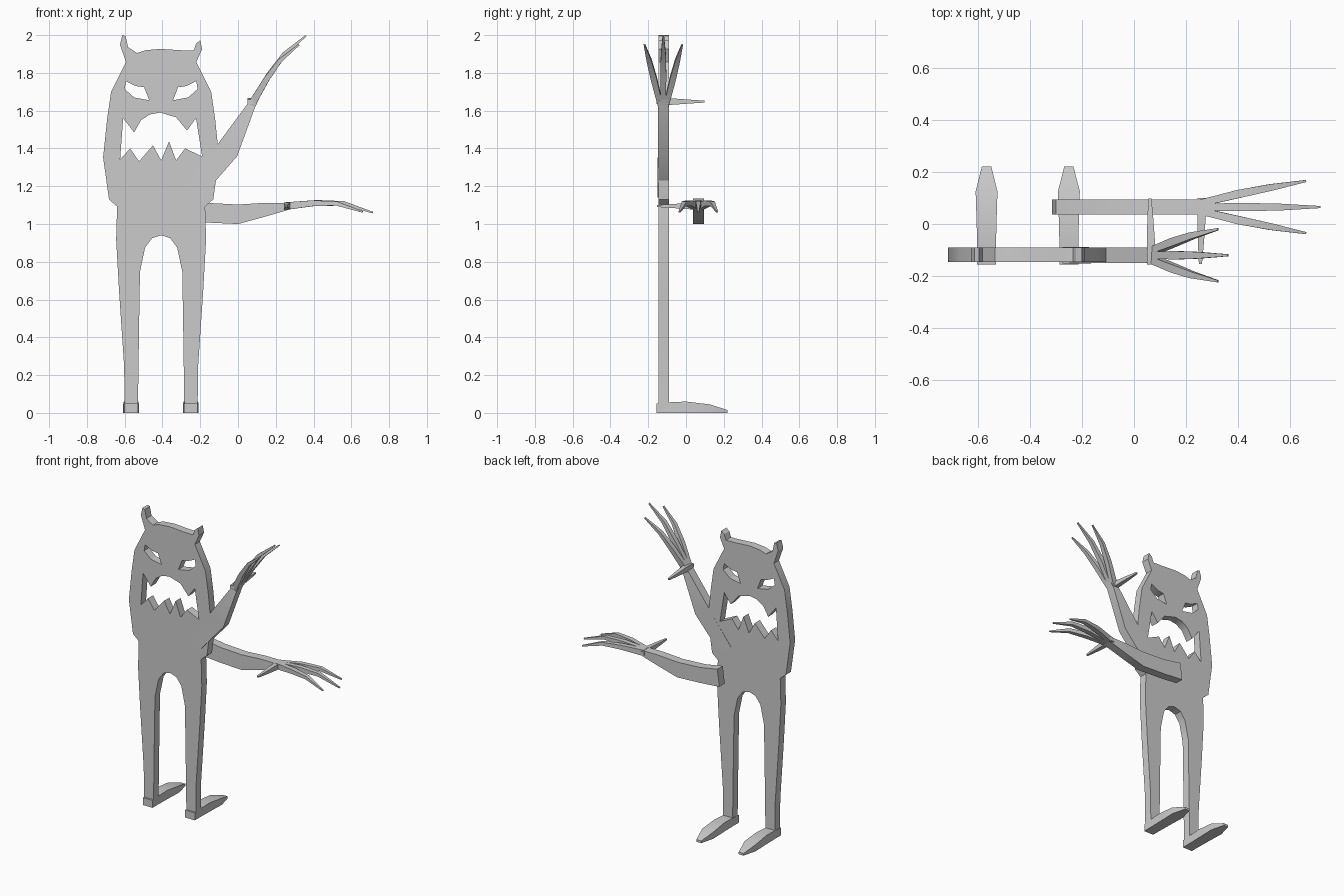
import bpy, bmesh, math
from mathutils import Vector as V

if "Cube" in bpy.data.objects:
    bpy.data.objects.remove(bpy.data.objects["Cube"])

grey = bpy.data.materials.new("grey")
grey.diffuse_color = (0.6, 0.6, 0.6, 1)
grey.use_nodes = True
grey.node_tree.nodes["Principled BSDF"].inputs["Base Color"].default_value = grey.diffuse_color
CX, BODY_Y = -0.407, -0.118          # body centre line and slab centre


def finish(ob):
    ob.data.materials.append(grey)
    bpy.ops.object.select_all(action='DESELECT')
    ob.select_set(True)
    bpy.context.view_layer.objects.active = ob
    if ob.type == 'CURVE':
        bpy.ops.object.convert(target='MESH')
    bpy.ops.object.shade_smooth_by_angle(angle=math.radians(30))


def mirror(pts):
    return [(2 * CX - x, z) for x, z in reversed(pts)]


def loft(name, rings):
    """Closed skin through four-sided rings of (centre, u, v)."""
    bm = bmesh.new()
    loops = []
    for c, u, v in rings:
        c, u, v = V(c), V(u), V(v)
        loops.append([bm.verts.new(p) for p in (c + u + v, c - u + v, c - u - v, c + u - v)])
    for a, b in zip(loops, loops[1:]):
        for i in range(4):
            j = (i + 1) % 4
            bm.faces.new((a[i], a[j], b[j], b[i]))
    bm.faces.new(loops[0])
    bm.faces.new(loops[-1])
    bmesh.ops.recalc_face_normals(bm, faces=bm.faces)
    me = bpy.data.meshes.new(name)
    bm.to_mesh(me)
    bm.free()
    ob = bpy.data.objects.new(name, me)
    bpy.context.collection.objects.link(ob)
    finish(ob)


# Body: flat cut-out with eye and mouth holes
side = [(-0.593, 1.857), (-0.672, 1.70), (-0.693, 1.555), (-0.714, 1.353), (-0.683, 1.13),
        (-0.64, 1.093), (-0.645, 0.918), (-0.63, 0.65), (-0.603, 0.25), (-0.6, 0.02),
        (-0.53, 0.02), (-0.524, 0.44), (-0.519, 0.748), (-0.492, 0.875), (-0.455, 0.925),
        (-0.413, 0.939)]
head = [(-0.19, 1.926), (-0.2, 1.973), (-0.222, 1.955), (-0.235, 1.918), (-0.307, 1.92),
        (-0.41, 1.927), (-0.49, 1.92), (-0.534, 1.905), (-0.582, 1.936), (-0.595, 1.995),
        (-0.612, 2.0), (-0.625, 1.95)]
eye = [(-0.593, 1.756), (-0.54, 1.73), (-0.497, 1.724), (-0.47, 1.655), (-0.55, 1.67), (-0.6, 1.714)]
mouth = [(-0.608, 1.56), (-0.55, 1.485), (-0.513, 1.55), (-0.466, 1.58), (-0.413, 1.59),
         (-0.328, 1.565), (-0.27, 1.495), (-0.222, 1.56), (-0.19, 1.358), (-0.28, 1.40),
         (-0.328, 1.337), (-0.365, 1.437), (-0.407, 1.337), (-0.45, 1.416), (-0.524, 1.332),
         (-0.571, 1.40), (-0.624, 1.342)]
cu = bpy.data.curves.new("body", 'CURVE')
cu.dimensions = '2D'
cu.fill_mode = 'BOTH'
cu.extrude = 0.027
for pts in (side + mirror(side) + head, eye, mirror(eye), mouth):
    s = cu.splines.new('POLY')
    s.points.add(len(pts) - 1)
    for p, (x, z) in zip(s.points, pts):
        p.co = (x, z, 0, 1)
    s.use_cyclic_u = True
body = bpy.data.objects.new("body", cu)
bpy.context.collection.objects.link(body)
body.rotation_euler = (math.pi / 2, 0, 0)
body.location = (0, BODY_Y, 0)
finish(body)

# Feet: heel, instep, ball, toe as (y, half width, height)
for name, x in (("left_foot", -0.566), ("right_foot", -0.25)):
    loft(name, [((x, y, h / 2), (w, 0, 0), (0, 0, h / 2)) for y, w, h in
                ((-0.155, 0.036, 0.05), (-0.09, 0.036, 0.056), (0, 0.038, 0.06),
                 (0.125, 0.042, 0.045), (0.22, 0.018, 0.015))])


def arm(name, y, edges, spine, reach, thumb):
    # Sleeve from pairs of upper and lower edge points
    rings = []
    for (ax, az), (bx, bz), d in edges:
        a, b = V((ax, y, az)), V((bx, y, bz))
        rings.append(((a + b) / 2, (a - b) / 2, (0, d, 0)))
    loft(name, rings)
    # Three spreading fingers
    base = V((spine[0][0], 0, spine[0][1]))
    for i, spread in enumerate((-0.1, 0, 0.1)):
        scale = reach if spread else 1
        path = []
        for k, (px, pz) in enumerate(spine):
            p = base + (V((px, 0, pz)) - base) * scale
            p.y = y + spread * (0.15, 0.5, 0.75, 1)[k]
            path.append(p)
        rings = []
        for k, p in enumerate(path):
            t = path[min(k + 1, 3)] - path[max(k - 1, 0)]
            u = t.cross(V((0, 1, 0))).normalized()
            v = t.cross(u).normalized()
            rings.append((p, u * (0.02, 0.015, 0.011, 0.004)[k], v * (0.013, 0.016, 0.013, 0.004)[k]))
        loft(f"{name}_finger_{i + 1}", rings)
    # Thumb pointing sideways across the wrist
    (tx, tz), s = thumb, math.copysign(1, -y)
    loft(name + "_thumb", [((tx + dx, y + s * dy, tz), (w, 0, 0), (0, 0, h)) for dx, dy, w, h in
                           ((0, -0.035, 0.016, 0.012), (0, 0.03, 0.016, 0.018),
                            (-0.003, 0.13, 0.012, 0.011), (-0.005, 0.218, 0.006, 0.005))])


arm("raised_arm", -0.12,
    [((-0.275, 1.204), (-0.196, 1.14), 0.031), ((-0.116, 1.411), (-0.005, 1.358), 0.029),
     ((0.045, 1.629), (0.09, 1.617), 0.029), ((0.075, 1.67), (0.11, 1.66), 0.02)],
    [(0.07, 1.63), (0.165, 1.79), (0.245, 1.9), (0.36, 1.997)], 0.87, (0.066, 1.648))
arm("lowered_arm", 0.065,
    [((-0.3, 1.135), (-0.315, 1.02), 0.029), ((-0.17, 1.112), (-0.17, 1.008), 0.029),
     ((0.0, 1.103), (0.0, 1.0), 0.029), ((0.14, 1.112), (0.14, 1.038), 0.029),
     ((0.25, 1.112), (0.25, 1.07), 0.029), ((0.3, 1.115), (0.3, 1.085), 0.02)],
    [(0.255, 1.095), (0.42, 1.112), (0.56, 1.11), (0.715, 1.06)], 0.88, (0.26, 1.095))
